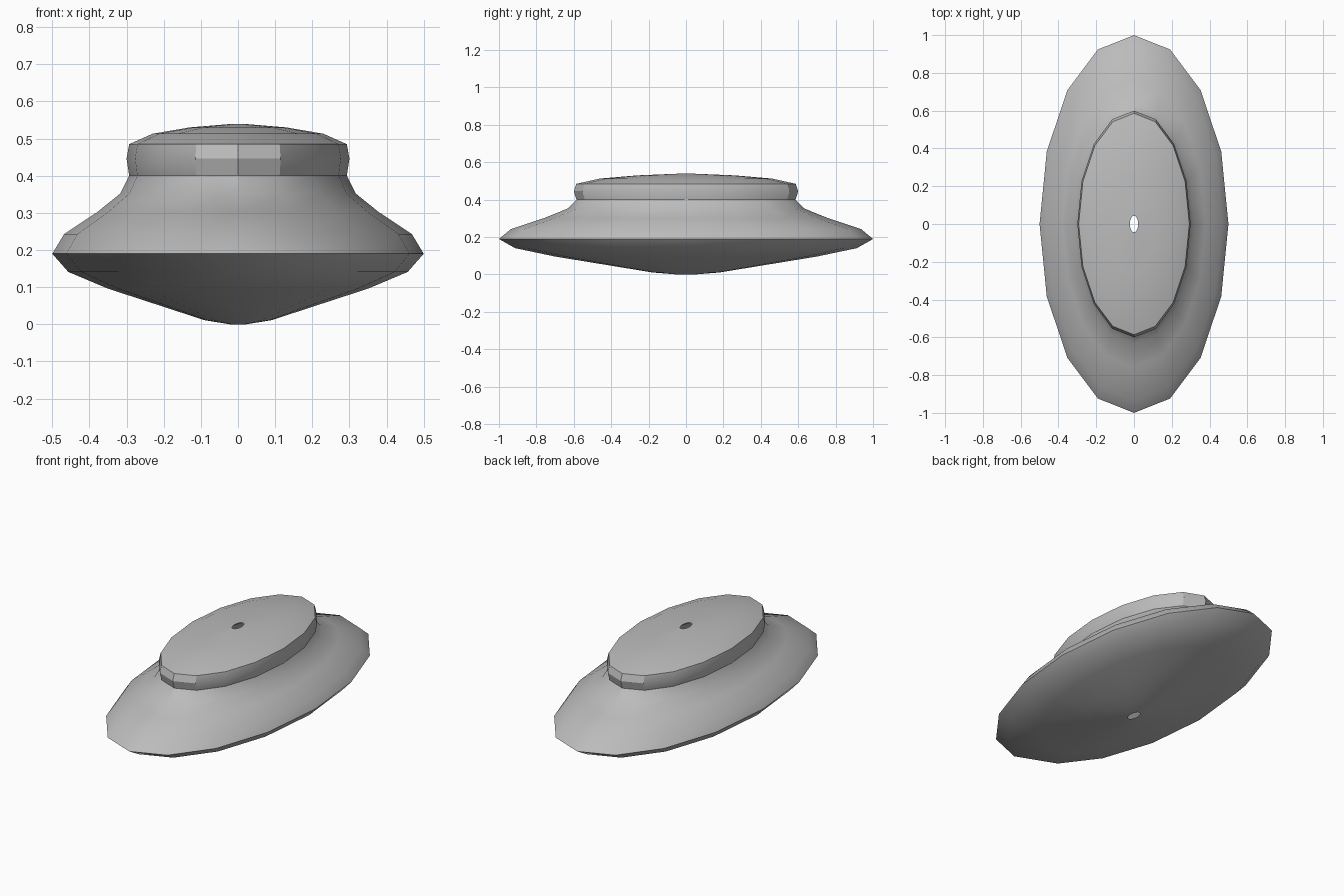
import bpy, bmesh, math

if "Cube" in bpy.data.objects:
    bpy.data.objects.remove(bpy.data.objects["Cube"])

SIDES = 16
STRETCH = 2.0  # the plan is an ellipse twice as long as it is wide

# Half profile (radius, height) from the lower hole round the rim to the upper hole
PROFILE = [(0.022, 0.0), (0.09, 0.011), (0.20, 0.047), (0.35, 0.096), (0.457, 0.141),
           (0.50, 0.19), (0.468, 0.243), (0.379, 0.302), (0.317, 0.352), (0.293, 0.40),
           (0.30, 0.446), (0.293, 0.485), (0.23, 0.513), (0.13, 0.53), (0.022, 0.539)]

grey = bpy.data.materials.new("mid grey")
grey.diffuse_color = (0.5, 0.5, 0.5, 1.0)
grey.use_nodes = True
grey.node_tree.nodes["Principled BSDF"].inputs["Base Color"].default_value = grey.diffuse_color


def lathe(name, profile, material):
    """Turn a profile round z into an open, hollow elliptical shell."""
    bm = bmesh.new()
    rings = []
    for r, z in profile:
        angles = [2 * math.pi * i / SIDES for i in range(SIDES)]
        rings.append([bm.verts.new((r * math.cos(a), STRETCH * r * math.sin(a), z))
                      for a in angles])
    for low, high in zip(rings, rings[1:]):
        for i in range(SIDES):
            j = (i + 1) % SIDES
            bm.faces.new((low[i], low[j], high[j], high[i]))
    mesh = bpy.data.meshes.new(name)
    bm.to_mesh(mesh)
    bm.free()
    mesh.materials.append(material)
    obj = bpy.data.objects.new(name, mesh)
    bpy.context.collection.objects.link(obj)
    return obj


# Hollow body: shallow bowl, flared shoulder, waisted neck and domed cap
body = lathe("saucer_body", PROFILE, grey)
bpy.context.view_layer.objects.active = body
body.select_set(True)
bpy.ops.object.shade_smooth_by_angle(angle=math.radians(30))
